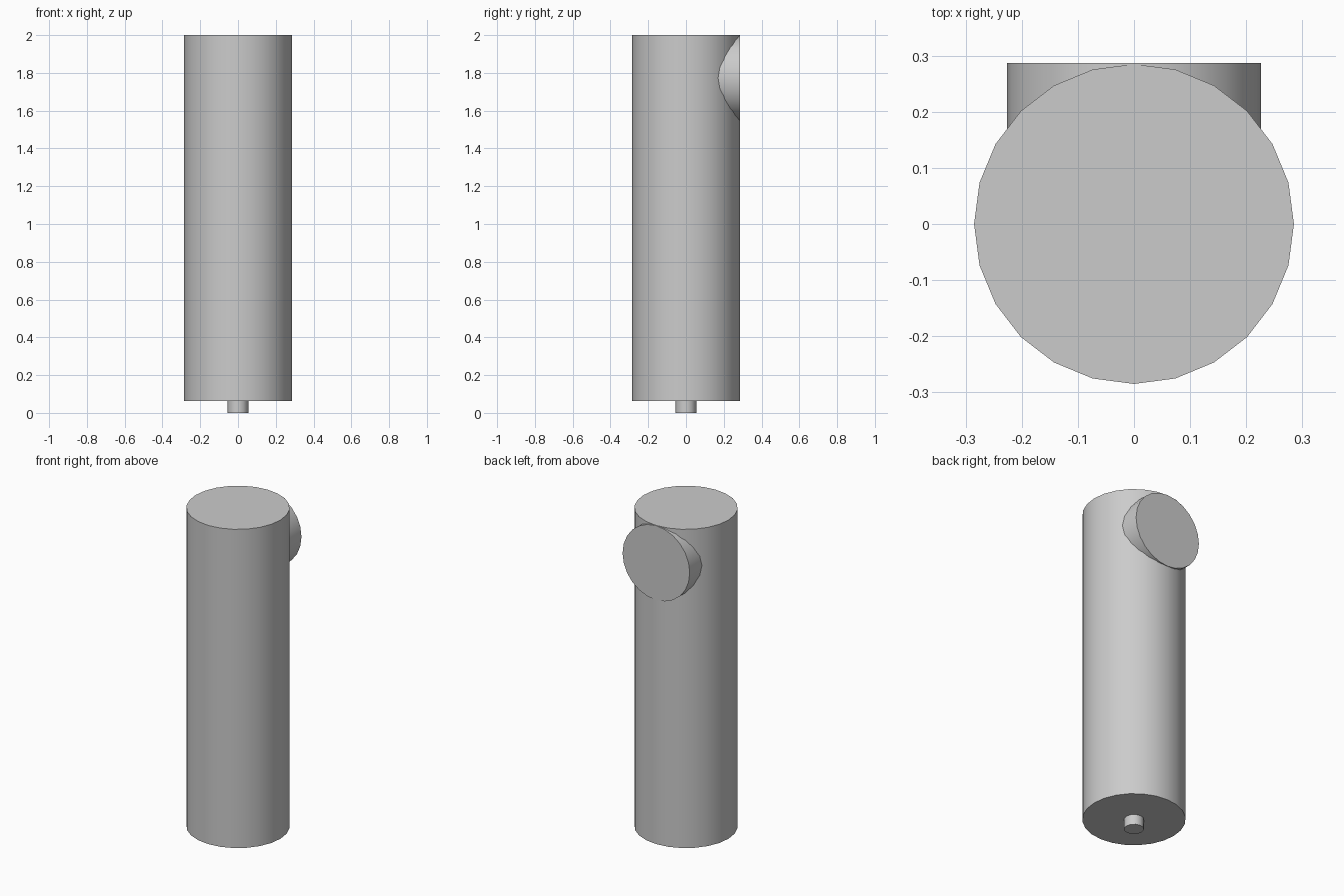
import bpy
import math

if "Cube" in bpy.data.objects:
    bpy.data.objects.remove(bpy.data.objects["Cube"], do_unlink=True)

grey = bpy.data.materials.new("light_grey")
grey.use_nodes = True
colour = (0.6, 0.6, 0.6, 1)
grey.diffuse_color = colour
grey.node_tree.nodes["Principled BSDF"].inputs["Base Color"].default_value = colour


def cylinder(name, radius, depth, location, tilt=0, sides=24):
    bpy.ops.mesh.primitive_cylinder_add(vertices=sides, radius=radius, depth=depth,
                                        location=location, rotation=(tilt, 0, 0))
    part = bpy.context.object
    part.name = name
    part.data.materials.append(grey)
    bpy.ops.object.shade_smooth_by_angle(angle=math.radians(40))
    return part


# Main upright tube
cylinder("body", 0.285, 1.938, (0, 0, 1.031))

# Round head facing backwards near the top
cylinder("round_head", 0.226, 0.187, (0, 0.1935, 1.773), tilt=math.pi / 2)

# Small pin under the base
cylinder("bottom_pin", 0.055, 0.072, (0, 0, 0.036), sides=12)
